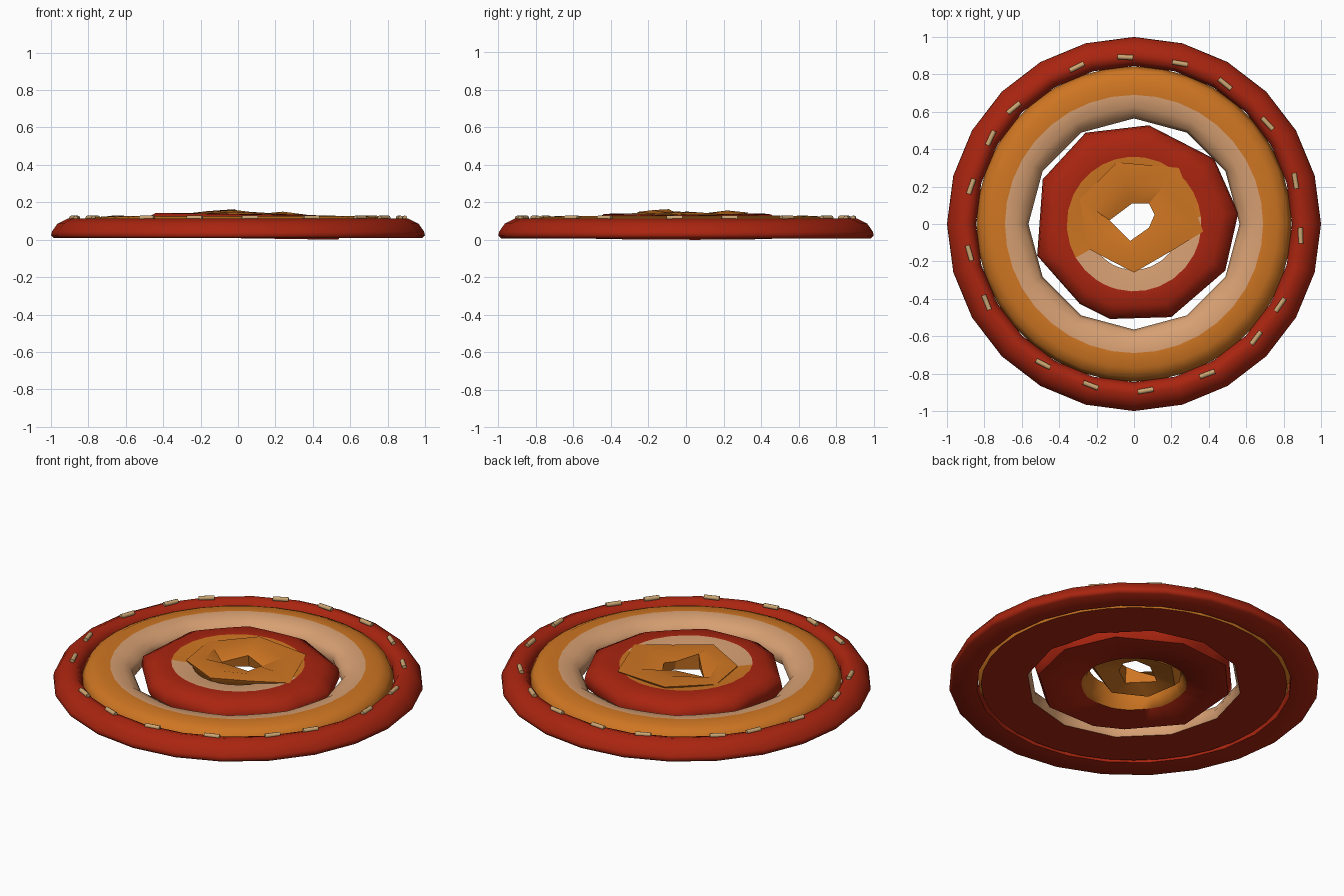
import bpy, math
from mathutils import Vector

if "Cube" in bpy.data.objects:
    bpy.data.objects.remove(bpy.data.objects["Cube"])


def material(name, rgb):
    m = bpy.data.materials.new(name)
    m.diffuse_color = (*rgb, 1)
    m.use_nodes = True
    m.node_tree.nodes["Principled BSDF"].inputs["Base Color"].default_value = m.diffuse_color
    return m


RED, ORANGE, TAN = 0, 1, 2
mats = [material("red wool", (0.40, 0.018, 0.005)),
        material("orange wool", (0.62, 0.18, 0.016)),
        material("tan wool", (0.68, 0.35, 0.17))]
thread = material("pale thread", (0.60, 0.38, 0.17))


def finish(name, verts, faces, ids, angle):
    me = bpy.data.meshes.new(name)
    me.from_pydata(verts, [], faces)
    ob = bpy.data.objects.new(name, me)
    bpy.context.collection.objects.link(ob)
    for m in mats:
        me.materials.append(m)
    for p, i in zip(me.polygons, ids):
        p.material_index = i
    bpy.ops.object.select_all(action='DESELECT')
    ob.select_set(True)
    bpy.context.view_layer.objects.active = ob
    bpy.ops.object.shade_smooth_by_angle(angle=math.radians(angle))
    return ob


def bridge(n, rows):
    """Quads joining closed loops of n points, last loop back to the first."""
    return [(r * n + i, r * n + (i + 1) % n,
             (r + 1) % rows * n + (i + 1) % n, (r + 1) % rows * n + i)
            for r in range(rows) for i in range(n)]


def regular(n, r):
    return [(r * math.cos(math.tau * i / n), r * math.sin(math.tau * i / n)) for i in range(n)]


def braid_ring(name, corners, sub, rows, tilt=0.0, rule=None):
    """Sweep rows (radius, height, colour of the next band, corner strength)."""
    pts = []
    for i, c in enumerate(corners):
        a, b = Vector(c), Vector(corners[(i + 1) % len(corners)])
        pts += [a.lerp(b, k / sub) for k in range(sub)]
    mean = sum(p.length for p in pts) / len(pts)
    verts = []
    for r, z, _, w in rows:
        for p in pts:
            d = p.normalized() * r * (1 + w * (p.length / mean - 1))
            verts.append((d.x, d.y, z + tilt * d.x))
    n = len(pts)
    faces = bridge(n, len(rows))
    ids = []
    for k, f in enumerate(faces):
        mid = sum((Vector(verts[i]) for i in f), Vector()) / 4
        c = rows[k // n][2]
        ids.append(rule(mid, c) if rule else c)
    return finish(name, verts, faces, ids, 60)


# Outer red border
braid_ring("outer_border", regular(24, 1.0), 1, [
    (0.985, 0.010, RED, 0), (1.0, 0.025, RED, 0), (0.995, 0.045, RED, 0),
    (0.965, 0.088, RED, 0), (0.91, 0.115, RED, 0), (0.87, 0.105, RED, 0),
    (0.845, 0.06, RED, 0), (0.85, 0.010, RED, 0)])

# Wide middle band: orange outside, tan inside, red backing
braid_ring("middle_band", regular(12, 0.565), 3, [
    (0.825, 0.012, ORANGE, 0), (0.843, 0.05, ORANGE, 0), (0.82, 0.10, ORANGE, 0),
    (0.77, 0.122, ORANGE, 0), (0.69, 0.128, TAN, 0), (0.62, 0.118, TAN, 0.5),
    (0.57, 0.088, TAN, 1), (0.553, 0.05, TAN, 1), (0.57, 0.012, RED, 1)])


# Inner angular red ring, with an orange and tan lining
def lining(mid, c):
    if c != TAN:
        return c
    a = math.degrees(math.atan2(mid.y, mid.x))
    return TAN if -148 < a < 8 else ORANGE


braid_ring("inner_ring", [
    (0.56, 0.06), (0.43, 0.35), (0.08, 0.53), (-0.26, 0.49), (-0.49, 0.24),
    (-0.52, -0.17), (-0.29, -0.43), (-0.13, -0.51), (0.20, -0.50), (0.49, -0.25)], 3, [
    (0.505, 0.010, RED, 1), (0.525, 0.05, RED, 1), (0.515, 0.10, RED, 1),
    (0.45, 0.138, RED, 0.8), (0.36, 0.140, TAN, 0), (0.245, 0.125, ORANGE, 0),
    (0.255, 0.06, ORANGE, 0), (0.285, 0.010, RED, 0.3)], tilt=-0.015, rule=lining)

# Crumpled orange centre with a ragged hole
rim = [(0.37, -0.04, 0.135), (0.24, 0.30, 0.14), (-0.09, 0.33, 0.147), (-0.29, 0.13, 0.14),
       (-0.25, -0.13, 0.14), (0.0, -0.26, 0.15), (0.19, -0.15, 0.14)]
hole = [(0.11, 0.05, 0.13), (0.08, 0.11, 0.10), (-0.01, 0.11, 0.14), (-0.13, 0.02, 0.10),
        (-0.07, -0.04, 0.13), (-0.02, -0.09, 0.165), (0.08, -0.02, 0.12)]
fold = [0.152, 0.138, 0.158, 0.140, 0.155, 0.160, 0.142]
loops = [[(x * 0.72, y * 0.72, 0.04) for x, y, z in rim],
         [(x * 0.97, y * 0.97, z - 0.02) for x, y, z in rim], rim,
         [((a[0] + b[0]) / 2, (a[1] + b[1]) / 2, f) for a, b, f in zip(rim, hole, fold)],
         hole, [(x * 1.1, y * 1.1, 0.07) for x, y, z in hole]]
finish("crumpled_centre", sum(loops, []), bridge(7, 6), [ORANGE] * 42, 30)

# Stitches along the border
angles = [93, 74, 57, 37, 15, -4, -29, -43, -64, -86, -105, -123, -152, -170, 167, 149, 136, 110]
for i, deg in enumerate(angles):
    a = math.radians(deg)
    skew = math.radians(6 if i % 2 else -6)
    bpy.ops.mesh.primitive_cylinder_add(
        vertices=8, radius=0.013, depth=0.085,
        location=(0.893 * math.cos(a), 0.893 * math.sin(a), 0.118),
        rotation=(math.pi / 2, 0, a + skew))
    ob = bpy.context.object
    ob.name = f"stitch_{i + 1}"
    ob.data.materials.append(thread)
    bpy.ops.object.shade_smooth_by_angle(angle=math.radians(50))

# Rest the lowest point on the ground
bpy.context.view_layer.update()
low = min((o.matrix_world @ v.co).z for o in bpy.data.objects for v in o.data.vertices)
for o in bpy.data.objects:
    o.location.z -= low
